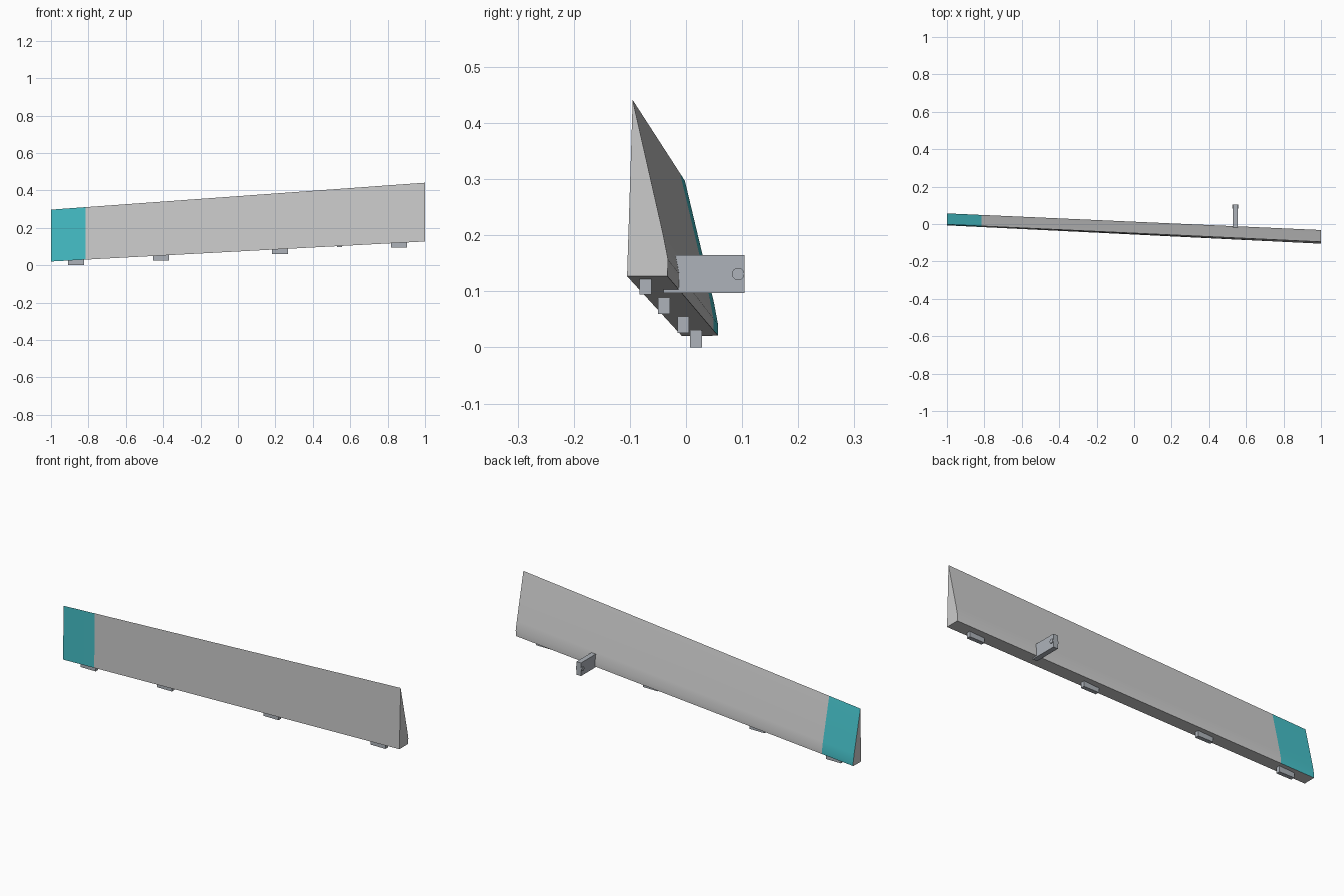
import bpy, bmesh, math

if "Cube" in bpy.data.objects:
    bpy.data.objects.remove(bpy.data.objects["Cube"])


def material(name, color):
    m = bpy.data.materials.new(name)
    m.diffuse_color = (*color, 1)
    m.use_nodes = True
    m.node_tree.nodes["Principled BSDF"].inputs["Base Color"].default_value = m.diffuse_color
    return m


grey = material("panel_grey", (0.6, 0.6, 0.6))
teal = material("tip_teal", (0.06, 0.52, 0.57))
steel = material("fitting_steel", (0.42, 0.45, 0.49))

# Wedge cross-sections (y, z) at both ends: front foot, back foot, back knuckle, curve, sharp edge
LEFT = [(-0.007, 0.020), (0.057, 0.021), (0.057, 0.041), (0.050, 0.079), (-0.002, 0.297)]
RIGHT = [(-0.105, 0.127), (-0.033, 0.127), (-0.032, 0.157), (-0.041, 0.203), (-0.095, 0.441)]


def section(x):
    t = (x + 1) / 2
    return [(x, a[0] + (b[0] - a[0]) * t, a[1] + (b[1] - a[1]) * t) for a, b in zip(LEFT, RIGHT)]


# Tapered flap, lofted through the stations; skin of the outer bay is teal
bm = bmesh.new()
rings = [[bm.verts.new(p) for p in section(x)] for x in (-1, -0.815, 1)]
n = len(LEFT)
for bay, (r0, r1) in enumerate(zip(rings, rings[1:])):
    for i in range(n):
        j = (i + 1) % n
        f = bm.faces.new((r0[i], r0[j], r1[j], r1[i]))
        f.material_index = 1 if bay == 0 and i != 0 else 0
bm.faces.new(rings[0])
bm.faces.new(rings[-1])
bmesh.ops.recalc_face_normals(bm, faces=bm.faces)
mesh = bpy.data.meshes.new("flap")
bm.to_mesh(mesh)
bm.free()
mesh.materials.append(grey)
mesh.materials.append(teal)
flap = bpy.data.objects.new("flap", mesh)
bpy.context.collection.objects.link(flap)
bpy.context.view_layer.objects.active = flap
flap.select_set(True)
bpy.ops.object.shade_smooth_by_angle(angle=math.radians(30))


def box(name, lo, hi):
    bpy.ops.mesh.primitive_cube_add(size=1, location=[(a + b) / 2 for a, b in zip(lo, hi)])
    o = bpy.context.object
    o.name = name
    o.scale = [b - a for a, b in zip(lo, hi)]
    o.data.materials.append(steel)
    return o


# Hinge blocks along the lower edge: centre x, centre y, bottom z
for k, (x, y, z) in enumerate([(-0.866, 0.018, 0.0), (-0.412, -0.005, 0.026),
                               (0.224, -0.039, 0.060), (0.861, -0.072, 0.094)]):
    box(f"hinge_block_{k + 1}", (x - 0.043, y - 0.0105, z), (x + 0.043, y + 0.0105, z + 0.03))

# Actuator arm on the back, with a cross pin at its end
box("actuator_arm", (0.53, -0.04, 0.097), (0.556, 0.104, 0.165))
bpy.ops.mesh.primitive_cylinder_add(vertices=24, radius=0.011, depth=0.034,
                                    location=(0.543, 0.093, 0.131), rotation=(0, math.pi / 2, 0))
pin = bpy.context.object
pin.name = "actuator_pin"
pin.data.materials.append(steel)
bpy.ops.object.shade_smooth_by_angle(angle=math.radians(30))
